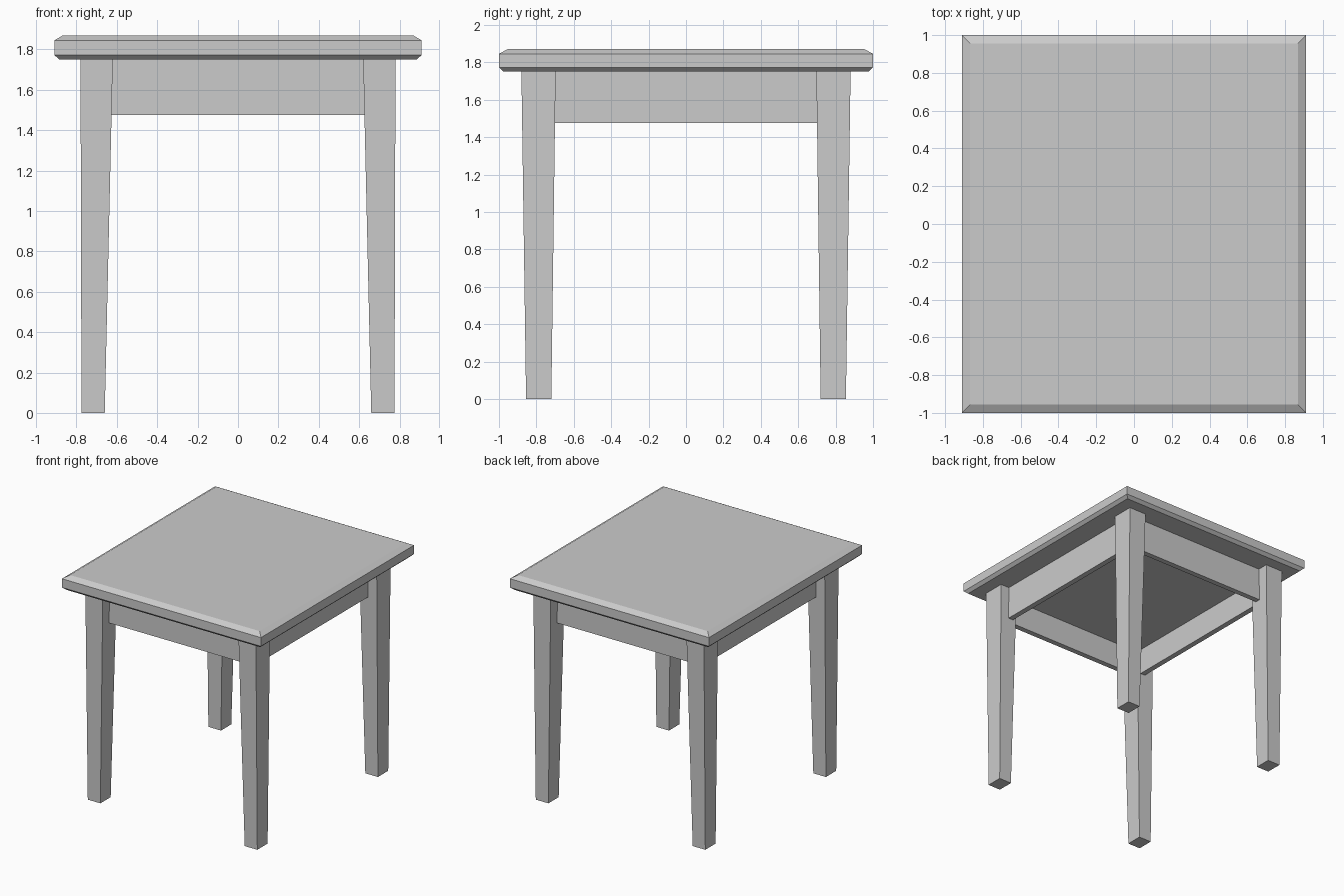
import bpy
import bmesh

cube = bpy.data.objects.get("Cube")
if cube:
    bpy.data.objects.remove(cube, do_unlink=True)

grey = bpy.data.materials.new("plain_grey")
grey.use_nodes = True
grey.diffuse_color = (0.6, 0.6, 0.6, 1)
grey.node_tree.nodes["Principled BSDF"].inputs["Base Color"].default_value = grey.diffuse_color


def loft(name, sections):
    """Closed solid through stacked rectangles (x0, x1, y0, y1, z)."""
    bm = bmesh.new()
    rings = []
    for x0, x1, y0, y1, z in sections:
        corners = ((x0, y0), (x1, y0), (x1, y1), (x0, y1))
        rings.append([bm.verts.new((x, y, z)) for x, y in corners])
    bm.faces.new(rings[0][::-1])
    bm.faces.new(rings[-1])
    for low, high in zip(rings, rings[1:]):
        for i in range(4):
            j = (i + 1) % 4
            bm.faces.new((low[i], low[j], high[j], high[i]))
    bmesh.ops.recalc_face_normals(bm, faces=bm.faces)
    mesh = bpy.data.meshes.new(name)
    bm.to_mesh(mesh)
    bm.free()
    mesh.materials.append(grey)
    obj = bpy.data.objects.new(name, mesh)
    bpy.context.collection.objects.link(obj)
    return obj


def slab(hx, hy, z):
    return (-hx, hx, -hy, hy, z)


UNDERSIDE = 1.75
APRON_LOW = 1.475
CEILING = 1.69

# Table top with chamfered upper and lower edges
loft("table_top", [slab(0.885, 0.975, UNDERSIDE), slab(0.91, 1.0, 1.773),
                   slab(0.91, 1.0, 1.845), slab(0.867, 0.955, 1.87)])

# Tapered legs, mirrored to the four corners
for side, sx in (("right", -1), ("left", 1)):
    for end, sy in (("front", -1), ("back", 1)):
        loft(f"{end}_{side}_leg", [
            (sx * 0.66, sx * 0.775, sy * 0.72, sy * 0.855, 0),
            (sx * 0.62, sx * 0.78, sy * 0.697, sy * 0.88, UNDERSIDE)])

# Hollow apron: a box whose underside is inset and pushed up to a ceiling
loft("apron", [slab(0.655, 0.745, CEILING), slab(0.655, 0.745, APRON_LOW),
               slab(0.70, 0.79, APRON_LOW), slab(0.70, 0.79, UNDERSIDE)])
